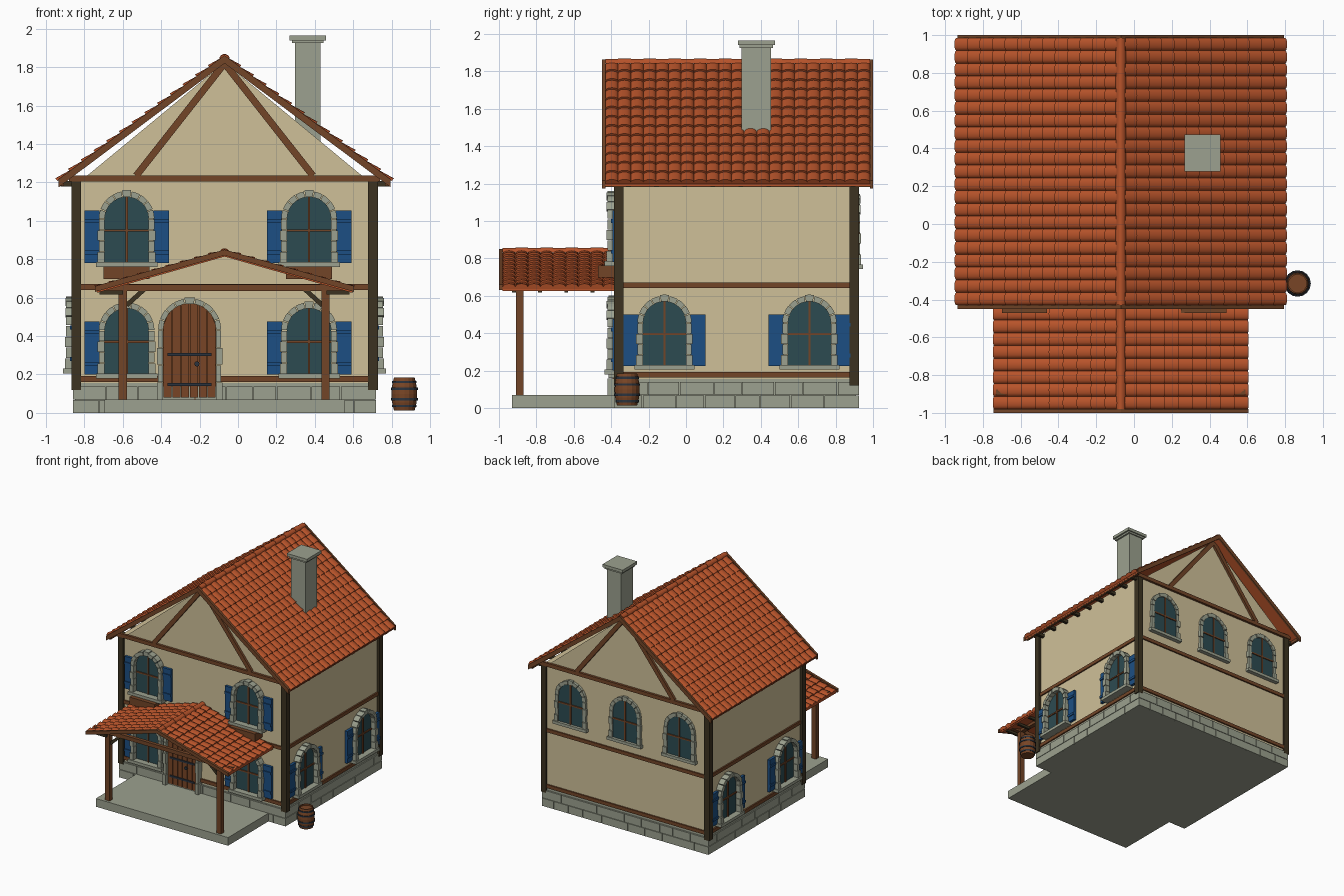
import bpy, bmesh, random
from math import pi, sin, cos, hypot, sqrt
from mathutils import Matrix, Vector

if "Cube" in bpy.data.objects:
    bpy.data.objects.remove(bpy.data.objects["Cube"])

random.seed(3)
CX = -0.07                                   # house centre line
X0, X1, Y0, Y1 = -0.845, 0.705, -0.37, 0.91  # wall faces


def material(name, r, g, b):
    m = bpy.data.materials.new(name)
    m.diffuse_color = [(c / 255) ** 2.2 for c in (r, g, b)] + [1]
    m.use_nodes = True
    m.node_tree.nodes["Principled BSDF"].inputs["Base Color"].default_value = m.diffuse_color
    return m


WALL = material("cream plaster", 206, 191, 151)
STONE = material("grey stone", 155, 160, 142)
WOOD = material("brown timber", 114, 71, 44)
DARK = material("dark timber", 62, 54, 38)
TILE = material("red roof tile", 182, 84, 46)
GLASS = material("teal glass", 48, 76, 82)
BLUE = material("blue paint", 34, 80, 130)
IRON = material("dark iron", 46, 54, 64)
OAK = material("door oak", 120, 71, 42)


def finish(name, mat, bm, M=Matrix(), smooth=False):
    me = bpy.data.meshes.new(name)
    bm.to_mesh(me)
    bm.free()
    me.materials.append(mat)
    if smooth:
        me.polygons.foreach_set("use_smooth", [True] * len(me.polygons))
        me.set_sharp_from_angle(angle=0.8)
    ob = bpy.data.objects.new(name, me)
    ob.matrix_world = M
    bpy.context.collection.objects.link(ob)
    return ob


def part(name, mat, prisms, M=Matrix()):
    """Join of xz outlines, each extruded from y0 to y1."""
    bm = bmesh.new()
    for pts, y0, y1 in prisms:
        a = [bm.verts.new((x, y0, z)) for x, z in pts]
        b = [bm.verts.new((x, y1, z)) for x, z in pts]
        bm.faces.new(a)
        bm.faces.new(b)
        for i in range(len(a)):
            j = (i + 1) % len(a)
            bm.faces.new((a[i], a[j], b[j], b[i]))
    bmesh.ops.recalc_face_normals(bm, faces=bm.faces)
    return finish(name, mat, bm, M)


def box(x0, x1, y0, y1, z0, z1):
    return [(x0, z0), (x1, z0), (x1, z1), (x0, z1)], y0, y1


def bar(p, q, w, y0, y1):
    dx, dz = q[0] - p[0], q[1] - p[1]
    k = w / 2 / hypot(dx, dz)
    ox, oz = -dz * k, dx * k
    return [(p[0] + ox, p[1] + oz), (q[0] + ox, q[1] + oz),
            (q[0] - ox, q[1] - oz), (p[0] - ox, p[1] - oz)], y0, y1


def arch(w, z0, zs):
    return [(-w, z0), (w, z0)] + [(w * cos(pi * i / 14), zs + w * sin(pi * i / 14)) for i in range(15)]


def arch_frame(w, t, z0, zs, depth):
    """Stone jamb blocks and voussoirs around an arched opening."""
    out, n = [], 4
    for i in range(n):
        a, b = z0 + (zs - z0) * i / n, z0 + (zs - z0) * (i + 1) / n - 0.003
        e = 0.006 * (i % 2 == 0)
        for s in (-1, 1):
            xa, xb = sorted((s * w, s * (w + t + e)))
            out.append(box(xa, xb, -depth - e, 0.01, a, b))
    for i in range(9):
        a, b = pi * i / 9 + 0.015, pi * (i + 1) / 9 - 0.015
        r = w + t + 0.006 * (i == 4)
        m = (a + b) / 2
        pts = [(w * cos(a), zs + w * sin(a)), (r * cos(a), zs + r * sin(a)), (r * cos(m), zs + r * sin(m)),
               (r * cos(b), zs + r * sin(b)), (w * cos(b), zs + w * sin(b))]
        out.append((pts, -depth - 0.004 * (i % 2), 0.01))
    return out


def window(name, M, z0, depth=0.05, shutters=(-1, 1)):
    w, zs = 0.115, z0 + 0.225
    part(name + "_glass", GLASS, [(arch(w, z0, zs), -0.012, 0.01)], M)
    part(name + "_glazing_bars", WOOD, [box(-0.006, 0.006, -0.02, 0, z0, zs + w),
                                        box(-w, w, -0.02, 0, zs - 0.066, zs - 0.054)], M)
    part(name + "_surround", STONE, arch_frame(w, 0.03, z0, zs, depth), M)
    part(name + "_sill", STONE, [box(-0.16, 0.16, -depth - 0.015, 0.01, z0 - 0.025, z0)], M)
    panels = []
    for s in shutters:
        a, b = sorted((s * 0.14, s * 0.22))
        panels.append(box(a, b, -0.022, 0, z0 - 0.005, z0 + 0.27))
        panels += [box(a, b, -0.03, 0, z0 + h, z0 + h + 0.02) for h in (0.04, 0.205)]
    if panels:
        part(name + "_shutters", BLUE, panels, M)


def tile_roof(name, W, zr, ze, y0, y1, rows, cols):
    """Gabled deck with overlapping barrel tiles and a ridge cap."""
    L, w, bm = hypot(W, zr - ze), (y1 - y0) / cols, bmesh.new()
    for s in (-1, 1):
        d, n = Vector((s * W, 0, ze - zr)) / L, Vector((s * (zr - ze), 0, W)) / L
        for r in range(rows):
            for c in range(cols):
                def ring(dist, lift):
                    return [bm.verts.new(Vector((CX, y0 + w * (c + 0.5 - cos(pi * k / 6) / 2), zr))
                                         + d * dist + n * (lift + 0.017 * sin(pi * k / 6))) for k in range(7)]
                up, lo = ring(L * r / rows, 0.001), ring(L * (r + 1) / rows + 0.004, 0.013)
                base = [bm.verts.new(lo[k].co - n * 0.013) for k in (6, 0)]
                faces = [(bm.faces.new((up[k], up[k + 1], lo[k + 1], lo[k])), n) for k in range(6)]
                faces.append((bm.faces.new(lo + base), d))
                for f, way in faces:
                    f.normal_update()
                    if f.normal.dot(way) < 0:
                        f.normal_flip()
    finish(name + "_tiles", TILE, bm, smooth=True)
    part(name + "_deck", TILE, [([(CX, zr), (CX + s * W, ze), (CX + s * W, ze - 0.012), (CX, zr - 0.012)], y0, y1)
                                for s in (-1, 1)])
    caps = []
    for c in range(cols):
        r = 0.024 + 0.003 * (c % 2)
        pts = [(CX + r * cos(pi * k / 8), zr + 0.004 + r * sin(pi * k / 8)) for k in range(9)]
        caps.append((pts, y0 + w * c, y0 + w * (c + 1)))
    part(name + "_ridge_cap", TILE, caps)


def bargeboards(name, W, zr, ze, t, spans):
    part(name, WOOD, [([(CX, zr), (CX + s * W, ze), (CX + s * W, ze - t), (CX, zr - t)], a, b)
                      for s in (-1, 1) for a, b in spans])


def lathe(name, mat, profile, M, n=16):
    bm = bmesh.new()
    rings = [[bm.verts.new((r * cos(2 * pi * i / n), r * sin(2 * pi * i / n), z)) for i in range(n)]
             for r, z in profile]
    for a, b in zip(rings, rings[1:]):
        for i in range(n):
            bm.faces.new((a[i], a[(i + 1) % n], b[(i + 1) % n], b[i]))
    bmesh.ops.remove_doubles(bm, verts=bm.verts, dist=0.0005)
    bmesh.ops.recalc_face_normals(bm, faces=bm.faces)
    finish(name, mat, bm, M)


# Stone base with staggered blocks, and porch slab
part("stone_base", STONE, [box(X0 - 0.005, X1 + 0.005, Y0, Y1, 0, 0.155)])
blocks = []
for z0, z1 in ((0, 0.066), (0.07, 0.138)):
    for a0, a1, along_x in ((X0, X1, True), (Y0, Y1, False)):
        a = a0 - 0.014
        while a < a1:
            b = a + random.uniform(0.12, 0.19)
            b = a1 + 0.014 if b > a1 - 0.08 else b
            if along_x:
                blocks += [box(a, b - 0.004, y - 0.014, y + 0.014, z0, z1) for y in (Y0, Y1)]
            else:
                blocks += [box(x - 0.014, x + 0.014, a, b - 0.004, z0, z1) for x in (X0, X1)]
            a = b
part("base_blocks", STONE, blocks)
part("porch_slab", STONE, [box(-0.695, 0.557, -0.93, Y0, 0, 0.07)])

# Walls and gables
part("walls", WALL, [box(X0, X1, Y0, Y1, 0.15, 1.22)])
part("gables", WALL, [([(-0.81, 1.215), (0.67, 1.215), (CX, 1.825)], a, a + 0.03) for a in (Y0, Y1 - 0.03)])

# Timber frame
part("corner_posts", DARK, [box(x - 0.025, x + 0.025, y - 0.025, y + 0.025, 0.12, 1.21)
                            for x in (X0 + 0.002, X1 - 0.002) for y in (Y0 + 0.01, Y1 - 0.01)])
beams = []
for z0, z1 in ((0.162, 0.192), (0.64, 0.67)):
    beams.append(box(X0 - 0.012, X1 + 0.012, Y0 - 0.012, Y0, z0, z1))
    beams.append(box(X0 - 0.012, X1 + 0.012, Y1, Y1 + 0.012, z0, z1))
    beams += [box(x - 0.012, x + 0.012, Y0, Y1, z0, z1) for x in (X0, X1)]
part("wall_beams", WOOD, beams)
gable_wood = []
for y in (Y0 - 0.02, Y1):
    gable_wood.append(box(-0.88, 0.74, y, y + 0.02, 1.205, 1.237))
    gable_wood += [bar((CX, 1.82), (CX + s * 0.46, 1.235), 0.036, y, y + 0.02) for s in (-1, 1)]
part("gable_timbers", WOOD, gable_wood)

# Main roof
tile_roof("main_roof", 0.86, 1.838, 1.2, -0.43, 0.985, 13, 21)
bargeboards("main_bargeboards", 0.865, 1.862, 1.216, 0.042, ((-0.45, -0.43), (0.985, 1.0)))
part("main_eave_boards", WOOD, [box(x - 0.009, x + 0.009, -0.43, 0.985, 1.182, 1.205)
                                for x in (CX - 0.845, CX + 0.845)])
part("main_rafter_tails", DARK, [box(x - 0.045, x + 0.045, -0.32 + 0.15 * i, -0.295 + 0.15 * i, 1.18, 1.207)
                                 for x in (X0 - 0.035, X1 + 0.035) for i in range(9)])

# Chimney
part("chimney", STONE, [box(0.296, 0.43, 0.297, 0.455, 1.36, 1.94)])
part("chimney_cap", STONE, [box(0.268, 0.458, 0.277, 0.475, 1.94, 1.965), box(0.28, 0.445, 0.287, 0.465, 1.925, 1.94)])

# Porch roof and frame
tile_roof("porch_roof", 0.665, 0.826, 0.637, -0.98, -0.375, 9, 9)
bargeboards("porch_bargeboards", 0.675, 0.85, 0.66, 0.03, ((-1.0, -0.98),))
part("porch_posts", WOOD, [box(x - 0.021, x + 0.021, -0.91, -0.87, 0.07, 0.64) for x in (-0.6, 0.455)])
part("porch_beams", WOOD, [box(-0.73, 0.59, -0.905, -0.875, 0.635, 0.668)]
     + [box(x - 0.018, x + 0.018, -0.88, Y0, 0.635, 0.668) for x in (-0.6, 0.455)])
part("porch_braces", DARK, [bar((CX + s * 0.51, 0.56), (CX + s * 0.4, 0.66), 0.024, -0.9, -0.88) for s in (-1, 1)])
part("porch_rafter_tails", DARK, [box(x - 0.06, x + 0.06, y, y + 0.02, 0.617, 0.638)
                                  for x in (CX - 0.59, CX + 0.59) for y in (-0.93, -0.79, -0.65, -0.51)])

# Windows on all four sides
for side, x in (("left", -0.58), ("right", 0.37)):
    M = Matrix.Translation((x, Y0, 0))
    window("front_upper_window_" + side, M, 0.785)
    window("front_lower_window_" + side, M, 0.205, shutters=(-1,) if side == "left" else (-1, 1))
    part("window_box_" + side, WOOD, [box(-0.12, 0.12, -0.1, 0, 0.698, 0.762)], M)
for i, y in enumerate((-0.115, 0.66)):
    for side, x, ang in (("right", X1, pi / 2), ("left", X0, -pi / 2)):
        window(f"{side}_window_{i + 1}", Matrix.Translation((x, y, 0)) @ Matrix.Rotation(ang, 4, 'Z'), 0.23)
for i, x in enumerate((-0.585, CX, 0.445)):
    window(f"back_window_{i + 1}", Matrix.Translation((x, Y1, 0)) @ Matrix.Rotation(pi, 4, 'Z'), 0.768, 0.02, ())

# Arched plank door
M, w, zs = Matrix.Translation((-0.252, Y0, 0)), 0.138, 0.432
part("door_panel", OAK, [(arch(w, 0.07, zs), -0.014, 0.01)], M)
planks = []
for i in range(6):
    a, b = -w + 2 * w * i / 6 + 0.002, -w + 2 * w * (i + 1) / 6 - 0.002
    top = [(x, zs + sqrt(w * w - x * x)) for x in (b, (a + b) / 2, a)]
    planks.append(([(a, 0.08), (b, 0.08)] + top, -0.022, 0))
part("door_planks", OAK, planks, M)
part("door_surround", STONE, arch_frame(w, 0.026, 0.07, zs, 0.045), M)
part("door_ironwork", IRON, [box(-0.115, 0.115, -0.03, 0, z, z + 0.016) for z in (0.14, 0.297)]
     + [([(0.038 + 0.014 * cos(pi * k / 4), 0.255 + 0.014 * sin(pi * k / 4)) for k in range(8)], -0.034, 0)], M)

# Barrel beside the house
M = Matrix.Translation((0.866, -0.315, 0))
lathe("barrel", OAK, [(0, 0.013), (0.054, 0.013), (0.064, 0.055), (0.067, 0.098), (0.064, 0.14),
                      (0.054, 0.184), (0.047, 0.184), (0.047, 0.172), (0, 0.172)], M)
for i, (z, r) in enumerate(((0.03, 0.061), (0.065, 0.068), (0.12, 0.068), (0.155, 0.061))):
    lathe(f"barrel_hoop_{i + 1}", IRON, [(r - 0.008, z), (r + 0.002, z), (r + 0.002, z + 0.012),
                                         (r - 0.008, z + 0.012), (r - 0.008, z)], M)
